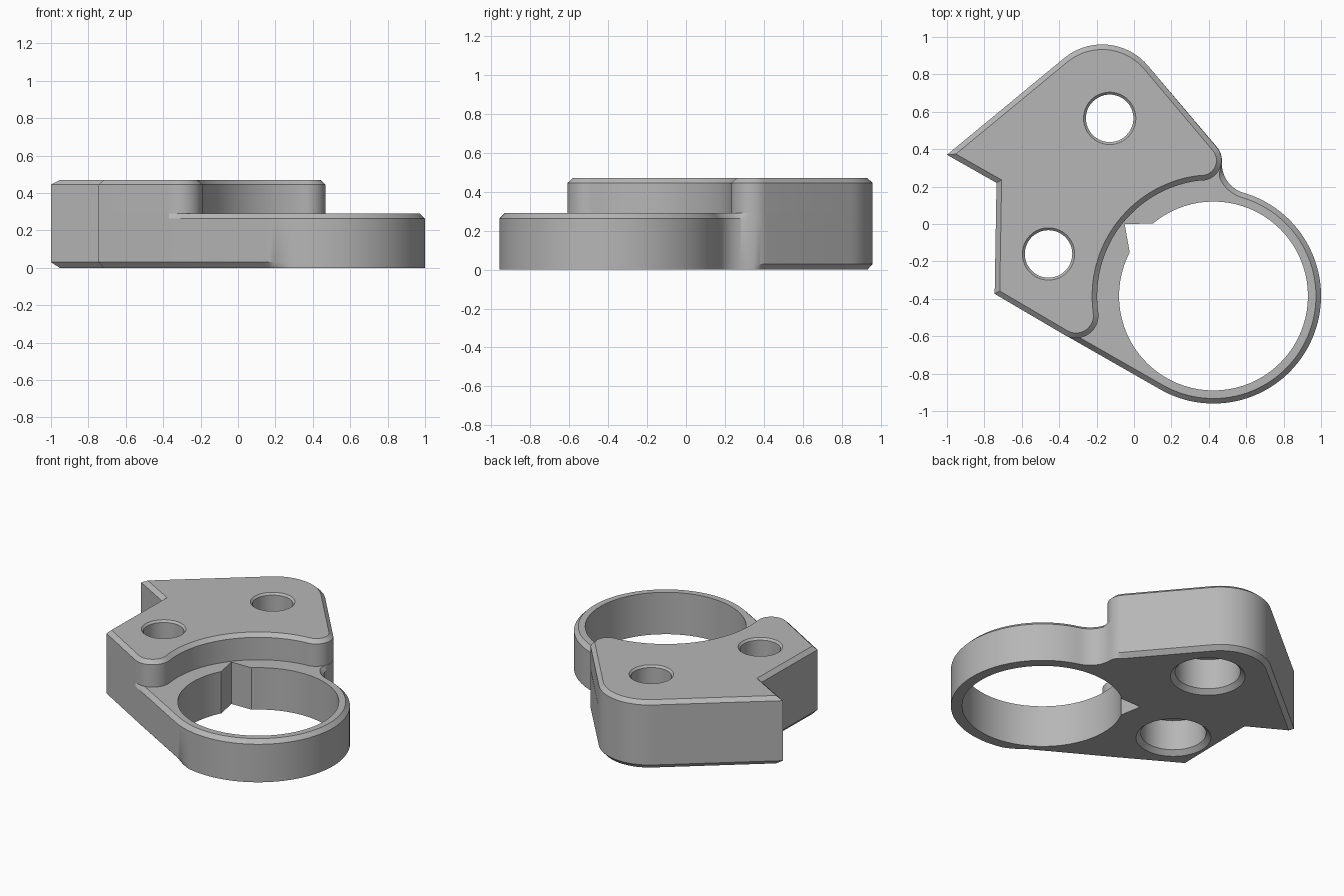
import bpy, bmesh
from math import cos, sin, radians, pi
from mathutils import Vector

cube = bpy.data.objects.get("Cube")
if cube:
    bpy.data.objects.remove(cube, do_unlink=True)

grey = bpy.data.materials.new("plain grey")
grey.use_nodes = True
grey.diffuse_color = (0.47, 0.47, 0.47, 1)
grey.node_tree.nodes["Principled BSDF"].inputs["Base Color"].default_value = grey.diffuse_color

RING = (0.425, -0.385)           # centre of the clamp ring
HEIGHT, STEP, CHAMFER = 0.47, 0.29, 0.027


def arc(centre, r, start, end, steps):
    """Points on an arc, angles in degrees."""
    angles = [radians(start + (end - start) * i / steps) for i in range(steps + 1)]
    return [(centre[0] + r * cos(a), centre[1] + r * sin(a)) for a in angles]


def inset(points, amounts):
    """Move each point of a counter-clockwise outline inward along its mitre."""
    result = []
    for i, p in enumerate(points):
        p, a, b = Vector(p), Vector(points[i - 1]), Vector(points[(i + 1) % len(points)])
        d1, d2 = (p - a).normalized(), (b - p).normalized()
        n1, n2 = Vector((-d1.y, d1.x)), Vector((-d2.y, d2.x))
        q = p + (n1 + n2) * (amounts[i] / (1 + n1.dot(n2)))
        result.append((q.x, q.y))
    return result


def loft(name, sections):
    """Closed solid through a stack of (outline, z) sections."""
    bm = bmesh.new()
    rings = [[bm.verts.new((x, y, z)) for x, y in pts] for pts, z in sections]
    n = len(rings[0])
    for low, high in zip(rings, rings[1:]):
        for i in range(n):
            j = (i + 1) % n
            bm.faces.new((low[i], low[j], high[j], high[i]))
    bm.faces.new(rings[0][::-1])
    bm.faces.new(rings[-1])
    bmesh.ops.recalc_face_normals(bm, faces=bm.faces)
    mesh = bpy.data.meshes.new(name)
    bm.to_mesh(mesh)
    bm.free()
    mesh.materials.append(grey)
    obj = bpy.data.objects.new(name, mesh)
    bpy.context.collection.objects.link(obj)
    return obj


def cut(obj, cutters):
    bpy.context.view_layer.objects.active = obj
    for cutter in cutters:
        mod = obj.modifiers.new("cut", "BOOLEAN")
        mod.operation, mod.solver, mod.object = "DIFFERENCE", "EXACT", cutter
        bpy.ops.object.modifier_apply(modifier=mod.name)


# Shared outline pieces
left_side = [(-1, 0.37), (-0.735, 0.22), (-0.745, -0.3735)]
front_corner, back_corner = (-0.31, -0.49), (0.36, 0.34)
crown = arc((-0.17, 0.64), 0.32, 40, 129, 18)

# Lower plate: (outline points, bottom chamfer share, top chamfer share)
ring_arc = arc(RING, 0.575, 240, 433.8, 64)
fillet = arc((0.63, 0.321), 0.16, 253.8, 180, 14)[1:]
corner = arc(back_corner, 0.11, 0, 40, 8)[1:]
profile = [(p, 1, 0) for p in left_side]
profile += [((-0.37, -0.593), 1, 0), ((-0.30, -0.633), 1, 1)]
profile += [(p, max(0, 1 - i / 5), 1) for i, p in enumerate(ring_arc)]
profile += [(p, 0, min(1, (0.321 - p[1]) / 0.06)) for p in fillet]
profile += [(p, (i + 1) / 8, 0) for i, p in enumerate(corner)]
profile += [(p, 1, 0) for p in crown]
outline = [p for p, _, _ in profile]
plate = loft("ring_plate", [
    (inset(outline, [b * CHAMFER for _, b, _ in profile]), 0),
    (outline, 0.03),
    (outline, STEP - 0.027),
    (inset(outline, [t * CHAMFER for _, _, t in profile]), STEP)])

# Raised block with a curved face following the ring
block_outline = (left_side + arc(front_corner, 0.12, 240, 368.1, 16)
                 + arc(RING, 0.622, 188.1, 95.1, 32)[1:-1]
                 + arc(back_corner, 0.108, -84.9, 40, 16) + crown)
block = loft("raised_block", [
    (block_outline, STEP),
    (block_outline, HEIGHT - 0.025),
    (inset(block_outline, [CHAMFER] * len(block_outline)), HEIGHT)])

# Cutters: counterbored bolt holes, ring bore, corner notch
bolt_profile = [(0.245, -0.01), (0.205, 0.03), (0.205, 0.24),
                (0.127, 0.24), (0.127, 0.457), (0.15, 0.48)]
holes = [loft("bolt_cutter", [(arc(c, r, 0, 360, 48)[:-1], z) for r, z in bolt_profile])
         for c in ((-0.13, 0.565), (-0.457, -0.16))]
bore = loft("bore_cutter", [(arc(RING, 0.505, 0, 360, 80)[:-1], z) for z in (-0.1, 0.4)])
notch_shape = [(-0.05, 0), (0, -0.28), (0.25, 0.005)]
notch = loft("notch_cutter", [(notch_shape, z) for z in (-0.1, 0.4)])
cut(plate, holes + [bore, notch])
cut(block, holes)
for cutter in holes + [bore, notch]:
    bpy.data.objects.remove(cutter, do_unlink=True)

# Smooth curved walls, crisp chamfers
for obj in (plate, block):
    bpy.ops.object.select_all(action="DESELECT")
    obj.select_set(True)
    bpy.context.view_layer.objects.active = obj
    bpy.ops.object.shade_smooth_by_angle(angle=pi / 7)
